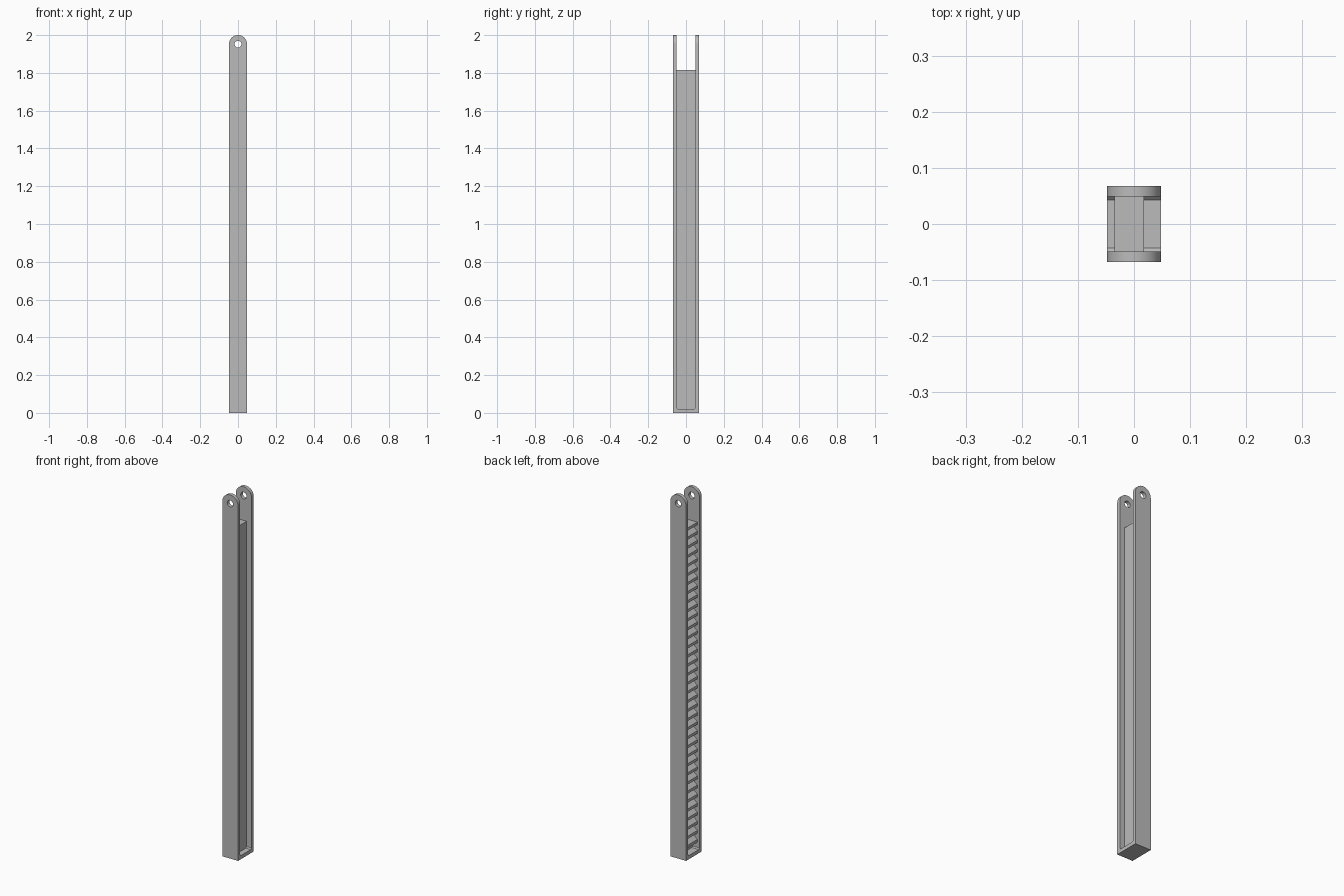
import bpy, bmesh
from math import pi, sin, cos
from mathutils import Vector

cube = bpy.data.objects.get("Cube")
if cube:
    bpy.data.objects.remove(cube, do_unlink=True)

HALF_X, HALF_Y, WALL, FLOOR = 0.048, 0.068, 0.019, 0.02
TOP, CORE_TOP = 2.0, 1.815
INNER = HALF_Y - WALL
EYE_Z = TOP - HALF_X

grey = bpy.data.materials.new("plain grey")
grey.use_nodes = True
grey.diffuse_color = (0.5, 0.5, 0.5, 1)
grey.node_tree.nodes["Principled BSDF"].inputs["Base Color"].default_value = grey.diffuse_color


def prism(name, outline, half, to_point):
    """Extrude a flat outline by half to each side of the centre plane."""
    bm = bmesh.new()
    face = bm.faces.new([bm.verts.new(to_point(a, z, -half)) for a, z in outline])
    moved = bmesh.ops.extrude_face_region(bm, geom=[face])["geom"]
    shift = Vector(to_point(0, 0, 2 * half))
    bmesh.ops.translate(bm, vec=shift, verts=[v for v in moved if isinstance(v, bmesh.types.BMVert)])
    bmesh.ops.recalc_face_normals(bm, faces=bm.faces)
    mesh = bpy.data.meshes.new(name)
    bm.to_mesh(mesh)
    bm.free()
    mesh.materials.append(grey)
    obj = bpy.data.objects.new(name, mesh)
    bpy.context.collection.objects.link(obj)
    return obj


def along_x(y, z, x):
    return (x, y, z)


def along_y(x, z, y):
    return (x, y, z)


def arc(radius, start, end, steps):
    angles = [start + (end - start) * i / steps for i in range(steps + 1)]
    return [(radius * cos(a), EYE_Z + radius * sin(a)) for a in angles]


def cut(obj, cutter, operation):
    mod = obj.modifiers.new("cut", "BOOLEAN")
    mod.object, mod.operation, mod.solver = cutter, operation, "EXACT"
    graph = bpy.context.evaluated_depsgraph_get()
    mesh = bpy.data.meshes.new_from_object(obj.evaluated_get(graph))
    obj.modifiers.clear()
    obj.data = mesh
    bpy.data.objects.remove(cutter, do_unlink=True)


# U-shaped frame: two tall cheeks joined by a floor with small inner chamfers
CH = 0.006
half_u = [(HALF_Y, 0), (HALF_Y, TOP), (INNER, TOP), (INNER, FLOOR + CH), (INNER - CH, FLOOR)]
frame = prism("channel_frame", half_u + [(-y, z) for y, z in reversed(half_u)], HALF_X, along_x)

# Rounded cheek tops and the pin holes
rounded = [(-HALF_X, -0.1), (HALF_X, -0.1)] + arc(HALF_X, 0, pi, 32)
cut(frame, prism("rounding", rounded, 0.2, along_y), "INTERSECT")
cut(frame, prism("pin_hole", arc(0.018, 0, 2 * pi, 32)[:-1], 0.2, along_y), "DIFFERENCE")

# Toothed core: flat on one side, a rack of slanted teeth on the other
TIP, ROOT, BACK, TEETH = -0.035, -0.006, 0.018, 36
pitch = (CORE_TOP - FLOOR) / TEETH
profile = [(BACK, FLOOR), (BACK, CORE_TOP)]
for i in range(TEETH):
    z = CORE_TOP - i * pitch
    profile += [(TIP, z), (TIP, z - 0.3 * pitch), (ROOT, z - 0.52 * pitch)]
profile.append((ROOT, FLOOR))
core = prism("toothed_core", profile, INNER, along_y)

# Smooth round edges, keep corners sharp
for obj in (frame, core):
    bpy.ops.object.select_all(action="DESELECT")
    obj.select_set(True)
    bpy.context.view_layer.objects.active = obj
    bpy.ops.object.shade_smooth_by_angle(angle=0.5)
